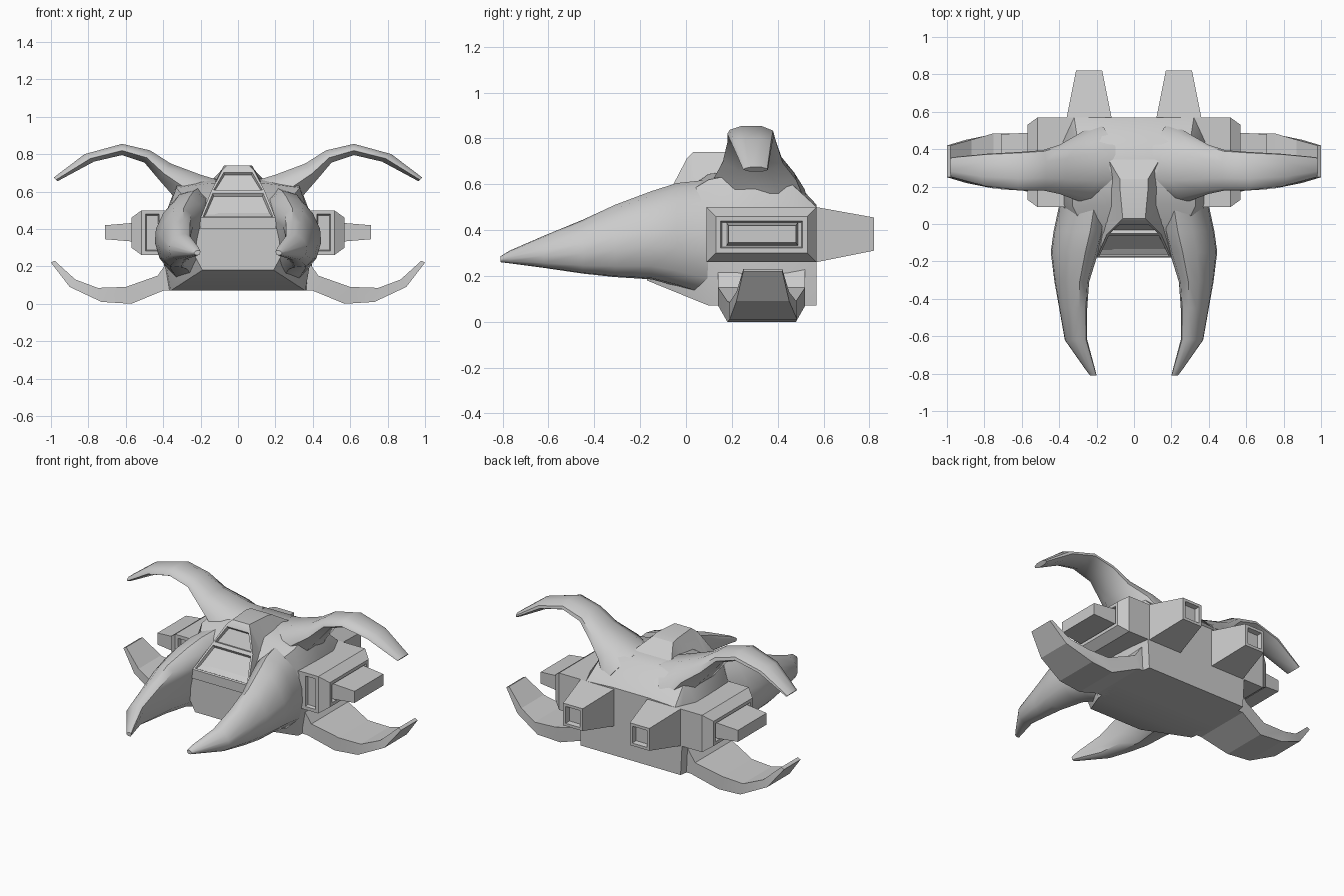
import bpy, bmesh, math
from mathutils import Vector

if "Cube" in bpy.data.objects:
    bpy.data.objects.remove(bpy.data.objects["Cube"])

def recess(bm, faces, rim, depth):
    """Frame each face, then sink its middle panel."""
    for f in faces:
        bmesh.ops.inset_individual(bm, faces=[f], thickness=rim, depth=0)
        bmesh.ops.inset_individual(bm, faces=[f], thickness=0.008, depth=-depth)

def loft(name, rings, mirror=False, angle=35, panels=(), rim=0.02, depth=0.02):
    """Skin a row of closed rings; panels holds (face direction, centre test) pairs."""
    bm = bmesh.new()
    rows = [[bm.verts.new(p) for p in r] for r in rings]
    n = len(rows[0])
    for a, b in zip(rows, rows[1:]):
        for i in range(n):
            j = (i + 1) % n
            bm.faces.new((a[i], a[j], b[j], b[i]))
    bm.faces.new(rows[0][::-1])
    bm.faces.new(rows[-1])
    bmesh.ops.recalc_face_normals(bm, faces=bm.faces)
    for d, test in panels:
        picked = [f for f in bm.faces if f.normal.dot(Vector(d).normalized()) > 0.8
                  and test(f.calc_center_median())]
        recess(bm, picked, rim, depth)
    me = bpy.data.meshes.new(name)
    bm.to_mesh(me)
    bm.free()
    ob = bpy.data.objects.new(name, me)
    bpy.context.collection.objects.link(ob)
    if mirror:
        ob.modifiers.new("mirror", 'MIRROR')
    bpy.ops.object.select_all(action='DESELECT')
    ob.select_set(True)
    bpy.context.view_layer.objects.active = ob
    bpy.ops.object.shade_smooth_by_angle(angle=math.radians(angle))
    return ob

def rect_y(y, x0, x1, z0, z1):
    return [(x0, y, z0), (x1, y, z0), (x1, y, z1), (x0, y, z1)]

def rect_x(x, y0, y1, z0, z1):
    return [(x, y0, z0), (x, y1, z0), (x, y1, z1), (x, y0, z1)]

def span_ring(section, top, bot, y0, y1):
    """Section drawn between a top and a bottom (x, z) point, y0 to y1 wide."""
    t, b = Vector(top), Vector(bot)
    pts = []
    for u, v in section:
        q = b.lerp(t, (v + 1) / 2)
        pts.append((q.x, (y0 + y1) / 2 + u * (y1 - y0) / 2, q.y))
    return pts

anyface = lambda c: True

# Hull: half sections from keel to spine, mirrored into full rings
hull = [
    (-0.17, [(.19, .18), (.25, .29), (.25, .38), (.2, .46), (.1, .46)]),
    (0.10, [(.36, .07), (.40, .30), (.38, .48), (.33, .62), (.14, .645)]),
    (0.30, [(.39, .07), (.40, .30), (.38, .50), (.32, .66), (.13, .67)]),
    (0.44, [(.38, .07), (.39, .30), (.38, .50), (.30, .62), (.13, .65)]),
    (0.57, [(.36, .07), (.37, .26), (.36, .44), (.32, .50), (.13, .51)]),
]
loft("hull", [[(x, y, z) for x, z in h] + [(-x, y, z) for x, z in reversed(h)]
              for y, h in hull])

# Canopy: y, top z, half width, skirt z, skirt half width
canopy = [
    (-.18, .46, .20, .40, .205),
    (-.055, .60, .145, .50, .18),
    (.005, .715, .085, .54, .165),
    (.03, .74, .06, .56, .16),
    (.19, .74, .075, .60, .15),
    (.24, .73, .075, .60, .15),
    (.35, .66, .14, .58, .16),
]
loft("canopy", [[(-sw, y, sz), (-w, y, z), (w, y, z), (sw, y, sz)]
                for y, z, w, sz, sw in canopy], angle=20,
     panels=[((0, -.8, .65), lambda c: .5 < c.z < .7 and abs(c.x) < .02)],
     rim=0.017, depth=0.018)

# Front claws: y, inner x, outer x, bottom z, top z
claw_section = [(-.45, 1), (.15, .9), (.65, .55), (.95, .12), (1, -.25), (.8, -.7),
                (.35, -.97), (-.35, -1), (-.75, -.75), (-.8, -.2), (-1, .4), (-.9, .8)]
claws = [
    (.20, .12, .39, .12, .64), (.10, .14, .40, .11, .62), (-.04, .16, .43, .155, .605),
    (-.15, .19, .445, .185, .57), (-.31, .24, .425, .195, .51), (-.45, .25, .40, .21, .445),
    (-.62, .25, .37, .235, .375), (-.77, .21, .265, .255, .31), (-.81, .20, .235, .26, .285),
]
loft("front_claw", [[((a + b) / 2 + u * (b - a) / 2, y, (c + d) / 2 + v * (d - c) / 2)
                     for u, v in claw_section] for y, a, b, c, d in claws],
     mirror=True, angle=45)

# Upper curved wings
horn_section = [(-.5, -1), (.5, -1), (.95, -.3), (.9, .3), (.4, 1), (-.4, 1), (-.9, .4), (-1, -.2)]
horns = [
    ((.10, .66), (.28, .42), .12, .54), ((.20, .69), (.35, .58), .12, .49),
    ((.36, .75), (.42, .66), .16, .43), ((.47, .82), (.50, .755), .18, .40),
    ((.62, .855), (.62, .795), .18, .39), ((.82, .80), (.77, .76), .20, .38),
    ((.985, .675), (.965, .655), .25, .36),
]
loft("upper_wing", [span_ring(horn_section, *h) for h in horns], mirror=True, angle=50)

# Lower flat wings
skids = [
    ((.36, .25), (.34, .07), .14, .52), ((.43, .15), (.40, .07), .14, .52),
    ((.60, .09), (.57, .0), .18, .48), ((.75, .085), (.73, .01), .19, .485),
    ((.87, .13), (.90, .09), .22, .45), ((.98, .23), (1.0, .22), .25, .42),
]
box_section = [(-1, -1), (1, -1), (1, 1), (-1, 1)]
loft("lower_wing", [span_ring(box_section, *s) for s in skids], mirror=True, angle=15)

# Side pods with framed vents on the front and outer faces
loft("side_pod", [rect_x(.34, .09, .57, .26, .50), rect_x(.40, .09, .57, .26, .50),
                  rect_x(.515, .09, .57, .26, .50), rect_x(.57, .13, .53, .30, .46)],
     mirror=True, angle=10, rim=0.03, depth=0.02,
     panels=[((0, -1, 0), lambda c: .42 < c.x < .5), ((1, 0, 0), lambda c: c.x > .56)])

# Side fins on the pods
loft("side_fin", [rect_x(.53, .175, .49, .33, .435), rect_x(.71, .185, .48, .345, .42)],
     mirror=True, angle=10)

# Rear thrusters with recessed nozzles
loft("thruster", [rect_y(.53, .12, .36, .26, .50), rect_y(.57, .12, .36, .26, .50),
                  rect_y(.82, .17, .31, .31, .455)],
     mirror=True, angle=10, panels=[((0, 1, 0), lambda c: c.y > .8)], rim=0.025, depth=0.03)
